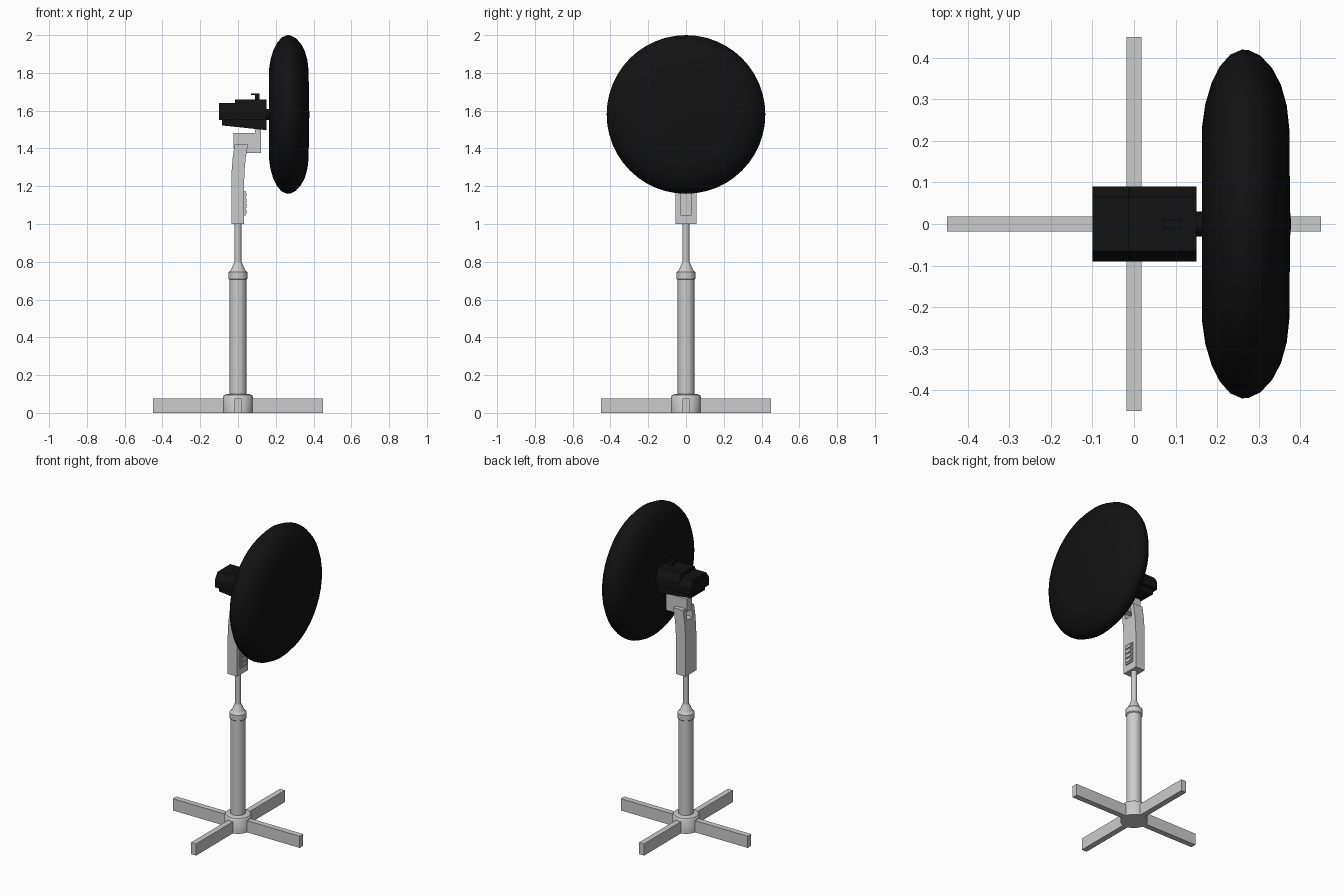
import bpy, bmesh, math
from mathutils import Vector

if "Cube" in bpy.data.objects:
    bpy.data.objects.remove(bpy.data.objects["Cube"])

black = bpy.data.materials.new("black")
black.diffuse_color = (0.006, 0.006, 0.006, 1)
black.use_nodes = True
black.node_tree.nodes["Principled BSDF"].inputs["Base Color"].default_value = black.diffuse_color


def finish(name, bm, mat=None, smooth=False):
    bmesh.ops.recalc_face_normals(bm, faces=bm.faces)
    me = bpy.data.meshes.new(name)
    bm.to_mesh(me)
    bm.free()
    ob = bpy.data.objects.new(name, me)
    bpy.context.collection.objects.link(ob)
    if mat:
        me.materials.append(mat)
    if smooth:
        bpy.ops.object.select_all(action='DESELECT')
        ob.select_set(True)
        bpy.context.view_layer.objects.active = ob
        bpy.ops.object.shade_smooth_by_angle(angle=math.radians(35))
    return ob


def prism(name, pts, axis, a, b, mat=None):
    """Extrude an outline: (x, z) along y, or (y, z) along x."""
    bm = bmesh.new()
    vs = [bm.verts.new((p, a, q) if axis == 'y' else (a, p, q)) for p, q in pts]
    f = bm.faces.new(vs)
    g = bmesh.ops.extrude_face_region(bm, geom=[f])
    move = Vector((0, b - a, 0)) if axis == 'y' else Vector((b - a, 0, 0))
    bmesh.ops.translate(bm, vec=move,
                        verts=[v for v in g['geom'] if isinstance(v, bmesh.types.BMVert)])
    return finish(name, bm, mat)


def box(name, x0, x1, y0, y1, z0, z1, mat=None):
    return prism(name, [(x0, z0), (x1, z0), (x1, z1), (x0, z1)], 'y', y0, y1, mat)


def lathe(name, prof, axis='z', seg=24, zc=0, mat=None):
    """Spin (radius, height) pairs around z, or around x at height zc; ends are capped."""
    bm = bmesh.new()
    rings = []
    for r, h in prof:
        ring = []
        for i in range(seg):
            t = 2 * math.pi * i / seg
            c, s = r * math.cos(t), r * math.sin(t)
            ring.append(bm.verts.new((c, s, h) if axis == 'z' else (h, s, zc + c)))
        rings.append(ring)
    for p, q in zip(rings, rings[1:]):
        for i in range(seg):
            j = (i + 1) % seg
            bm.faces.new((p[i], p[j], q[j], q[i]))
    bm.faces.new(rings[0])
    bm.faces.new(rings[-1])
    return finish(name, bm, mat, True)


# Cross base
box("base_leg_x", -0.45, 0.45, -0.018, 0.018, 0, 0.075)
box("base_leg_y", -0.018, 0.018, -0.45, 0.45, 0, 0.075)
lathe("base_hub", [(0.08, 0), (0.08, 0.085), (0.073, 0.095), (0.055, 0.1)])

# Telescopic pole
lathe("lower_pole", [(0.044, 0.08), (0.044, 0.72)])
lathe("pole_collar", [(0.044, 0.705), (0.05, 0.71), (0.05, 0.745), (0.042, 0.75),
                      (0.036, 0.76), (0.019, 0.8)])
lathe("upper_pole", [(0.018, 0.78), (0.018, 1.02)], seg=16)

# Curved neck with a forked top
prism("neck", [(-0.035, 1.0), (0.032, 1.0), (0.032, 1.22), (0.036, 1.30), (0.041, 1.35),
               (-0.028, 1.35), (-0.033, 1.29), (-0.035, 1.22)], 'y', -0.055, 0.055)
for side, y in (("left", -0.055), ("right", 0.028)):
    prism("neck_prong_" + side, [(-0.028, 1.35), (0.041, 1.35), (0.052, 1.42), (-0.018, 1.42)],
          'y', y, y + 0.027)

# Control panel and its buttons
box("control_panel", 0.03, 0.04, -0.03, 0.03, 1.045, 1.175)
for i in range(4):
    z = 1.055 + i * 0.03
    box(f"button_{i + 1}", 0.038, 0.046, -0.024, 0.024, z, z + 0.02)

# Tilt bracket carrying the motor
prism("tilt_bracket", [(-0.025, 1.40), (0.05, 1.375), (0.122, 1.375), (0.122, 1.50),
                       (0.09, 1.50), (0.09, 1.483), (-0.025, 1.483)], 'y', -0.027, 0.027)

# Motor housing
prism("motor_housing", [(-0.09, 1.55), (0.09, 1.55), (0.09, 1.60), (0.065, 1.64),
                        (-0.065, 1.64), (-0.09, 1.60)], 'x', -0.1, 0.15, black)
prism("motor_band", [(-0.09, 1.55), (0.09, 1.55), (0.09, 1.61), (0.065, 1.658),
                     (-0.065, 1.658), (-0.09, 1.61)], 'x', -0.015, 0.15, black)
prism("motor_underside", [(-0.085, 1.555), (-0.085, 1.522), (0.15, 1.497), (0.15, 1.555)],
      'y', -0.072, 0.072, black)
lathe("motor_shaft", [(0.03, 0.14), (0.03, 0.18)], 'x', 16, 1.58, black)

# Oscillation knob
box("knob_stem", 0.09, 0.113, -0.01, 0.01, 1.65, 1.69, black)
box("knob_cap", 0.07, 0.115, -0.012, 0.012, 1.683, 1.692, black)

# Fan guard
lathe("fan_guard", [(0.05, 0.164), (0.235, 0.164), (0.29, 0.172), (0.34, 0.187), (0.38, 0.207),
                    (0.408, 0.232), (0.42, 0.26), (0.419, 0.276), (0.405, 0.305), (0.375, 0.333),
                    (0.335, 0.354), (0.285, 0.368), (0.23, 0.374), (0.03, 0.376),
                    (0.01, 0.378)], 'x', 48, 1.58, black)
